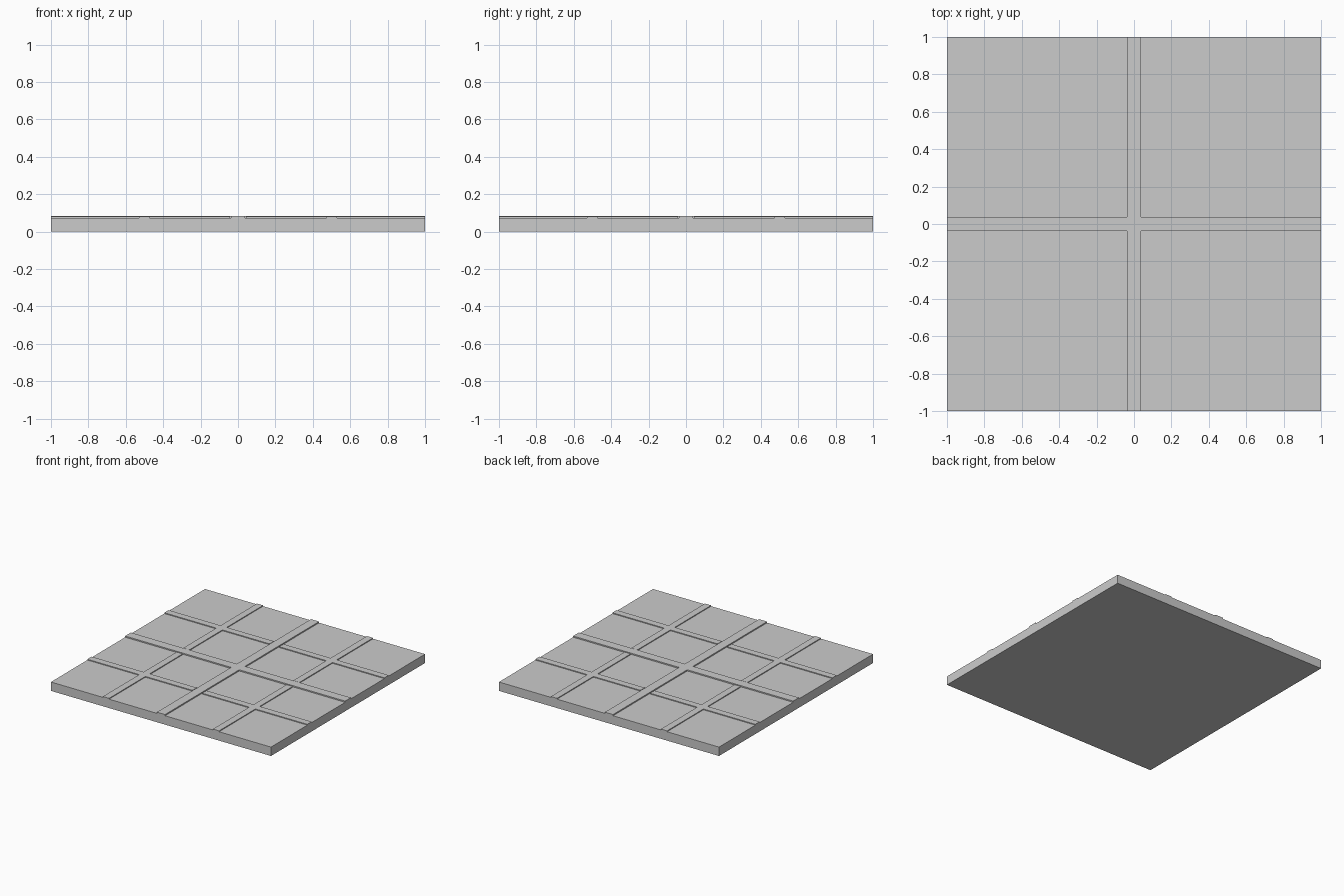
import bpy

if "Cube" in bpy.data.objects:
    bpy.data.objects.remove(bpy.data.objects["Cube"])

SLAB_TOP = 0.073
MINOR_TOP = 0.080
MAIN_TOP = 0.083
MAIN_HALF = 0.037
MINOR_HALF = 0.028
GAP = 0.044  # where the thin strips stop beside the main cross


def box(name, x0, x1, y0, y1, z0, z1):
    bpy.ops.mesh.primitive_cube_add(
        size=1, location=((x0 + x1) / 2, (y0 + y1) / 2, (z0 + z1) / 2))
    ob = bpy.context.object
    ob.name = name
    ob.scale = (x1 - x0, y1 - y0, z1 - z0)
    bpy.ops.object.transform_apply(location=False, rotation=False, scale=True)
    return ob


def cross(name, cx, cy, half, xr, yr, top):
    # One full bar along y, two arms along x butting against it
    box(name + "_bar", cx - half, cx + half, *yr, SLAB_TOP, top)
    box(name + "_left_arm", xr[0], cx - half, cy - half, cy + half, SLAB_TOP, top)
    box(name + "_right_arm", cx + half, xr[1], cy - half, cy + half, SLAB_TOP, top)


# Base slab
box("base_slab", -1, 1, -1, 1, 0, SLAB_TOP)

# Wide central cross
cross("main_strip", 0, 0, MAIN_HALF, (-1, 1), (-1, 1), MAIN_TOP)

# Thin cross in each quadrant
for sx in (-1, 1):
    for sy in (-1, 1):
        xr = sorted((sx * GAP, sx))
        yr = sorted((sy * GAP, sy))
        cross("quadrant_strip", sx * 0.5, sy * 0.5, MINOR_HALF, xr, yr, MINOR_TOP)
